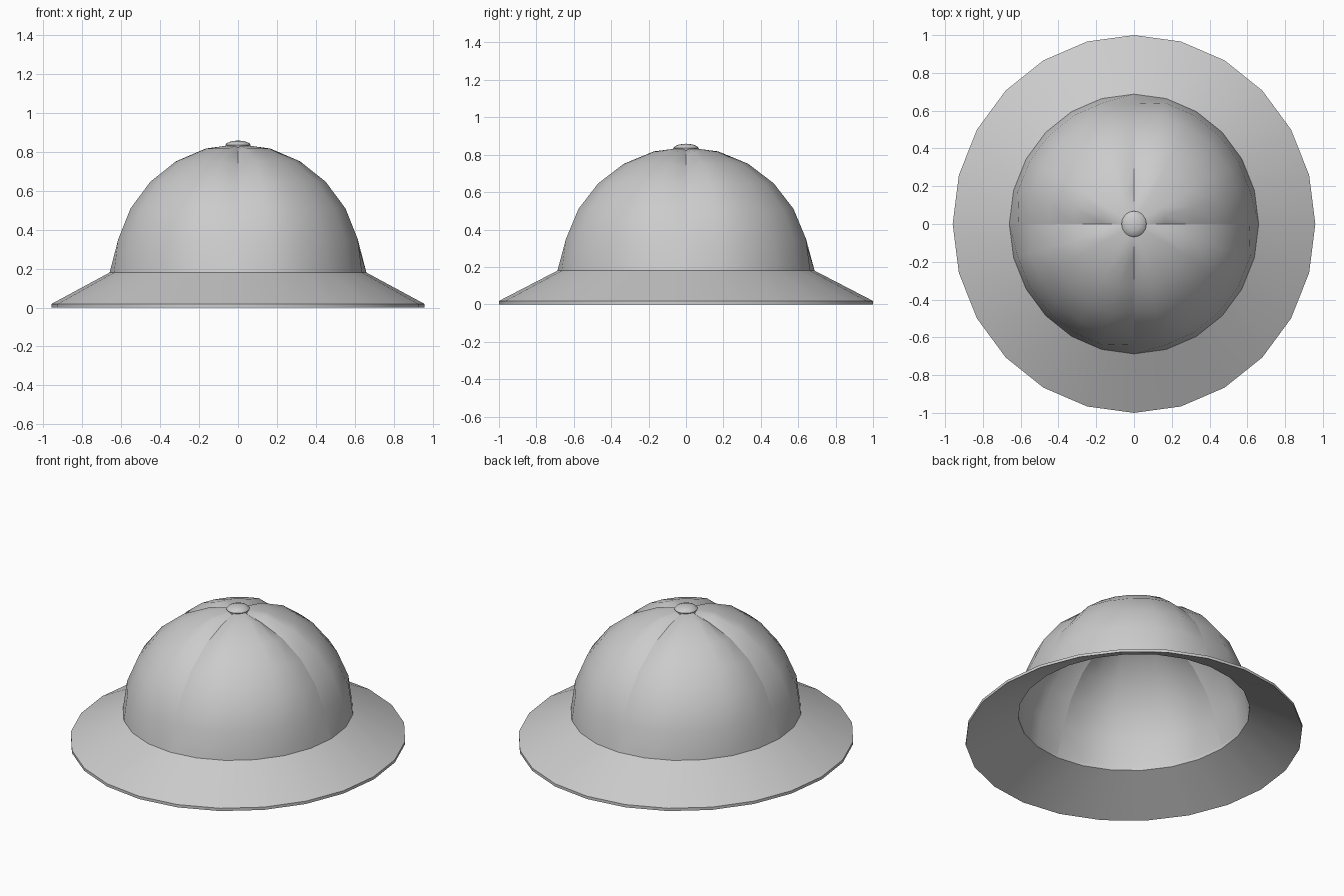
import bpy
import bmesh
from math import sin, cos, pi

old = bpy.data.objects.get("Cube")
if old:
    bpy.data.objects.remove(old, do_unlink=True)

SEGMENTS = 24
STRETCH = 1 / 0.96      # plan is slightly longer front to back
DOME_R, BASE_Z = 0.66, 0.18

metal = bpy.data.materials.new("grey metal")
metal.use_nodes = True
metal.diffuse_color = (0.6, 0.6, 0.6, 1)
metal.node_tree.nodes["Principled BSDF"].inputs["Base Color"].default_value = (0.6, 0.6, 0.6, 1)


def ring(bm, radius, z, segments, pull=1.0):
    """Ring of vertices; pull draws the four seam vertices towards the dome centre."""
    verts = []
    for i in range(segments):
        a = 2 * pi * i / segments
        s = pull if i % (segments // 4) == 0 else 1
        verts.append(bm.verts.new((radius * s * cos(a), radius * s * sin(a) * STRETCH,
                                   BASE_Z + (z - BASE_Z) * s)))
    return verts


def bridge(bm, lower, upper):
    n = len(lower)
    for i in range(n):
        j = (i + 1) % n
        bm.faces.new((lower[i], lower[j], upper[j], upper[i]))


def cap(bm, loop, z):
    pole = bm.verts.new((0, 0, z))
    for i in range(len(loop)):
        bm.faces.new((loop[i], loop[(i + 1) % len(loop)], pole))


def finish(bm, name, sharp_angle=0.6):
    bm.normal_update()
    for f in bm.faces:
        f.smooth = True
    for e in bm.edges:
        if len(e.link_faces) == 2 and e.calc_face_angle() > sharp_angle:
            e.smooth = False
    mesh = bpy.data.meshes.new(name)
    bm.to_mesh(mesh)
    bm.free()
    mesh.materials.append(metal)
    obj = bpy.data.objects.new(name, mesh)
    bpy.context.collection.objects.link(obj)
    return obj


# Dome: hemisphere shell with four creased seams
bm = bmesh.new()
rings = []
for k in range(6):
    a = k * pi / 12
    rings.append(ring(bm, DOME_R * cos(a), BASE_Z + DOME_R * sin(a), SEGMENTS,
                      0.957 if k else 1.0))
for lower, upper in zip(rings, rings[1:]):
    bridge(bm, lower, upper)
cap(bm, rings[-1], BASE_Z + DOME_R)
seams = {v for r in rings for v in r[::SEGMENTS // 4]}
for e in bm.edges:
    if all(v in seams for v in e.verts):
        e.smooth = False
finish(bm, "dome", 1.0)

# Brim: sloping ring with a thin rim and inner lip
bm = bmesh.new()
profile = [(DOME_R, BASE_Z), (DOME_R, BASE_Z - 0.02), (0.96, 0), (0.96, 0.018)]
loops = [ring(bm, r, z, SEGMENTS) for r, z in profile]
for i in range(4):
    bridge(bm, loops[i], loops[(i + 1) % 4])
bmesh.ops.recalc_face_normals(bm, faces=bm.faces)
finish(bm, "brim")

# Button: shallow domed cap on the crown
bm = bmesh.new()
loops = [ring(bm, r, z, 16) for r, z in
         [(0.06, 0.815), (0.066, 0.836), (0.057, 0.846), (0.034, 0.855)]]
for lower, upper in zip(loops, loops[1:]):
    bridge(bm, lower, upper)
cap(bm, loops[-1], 0.859)
finish(bm, "crown_button", 0.9)
